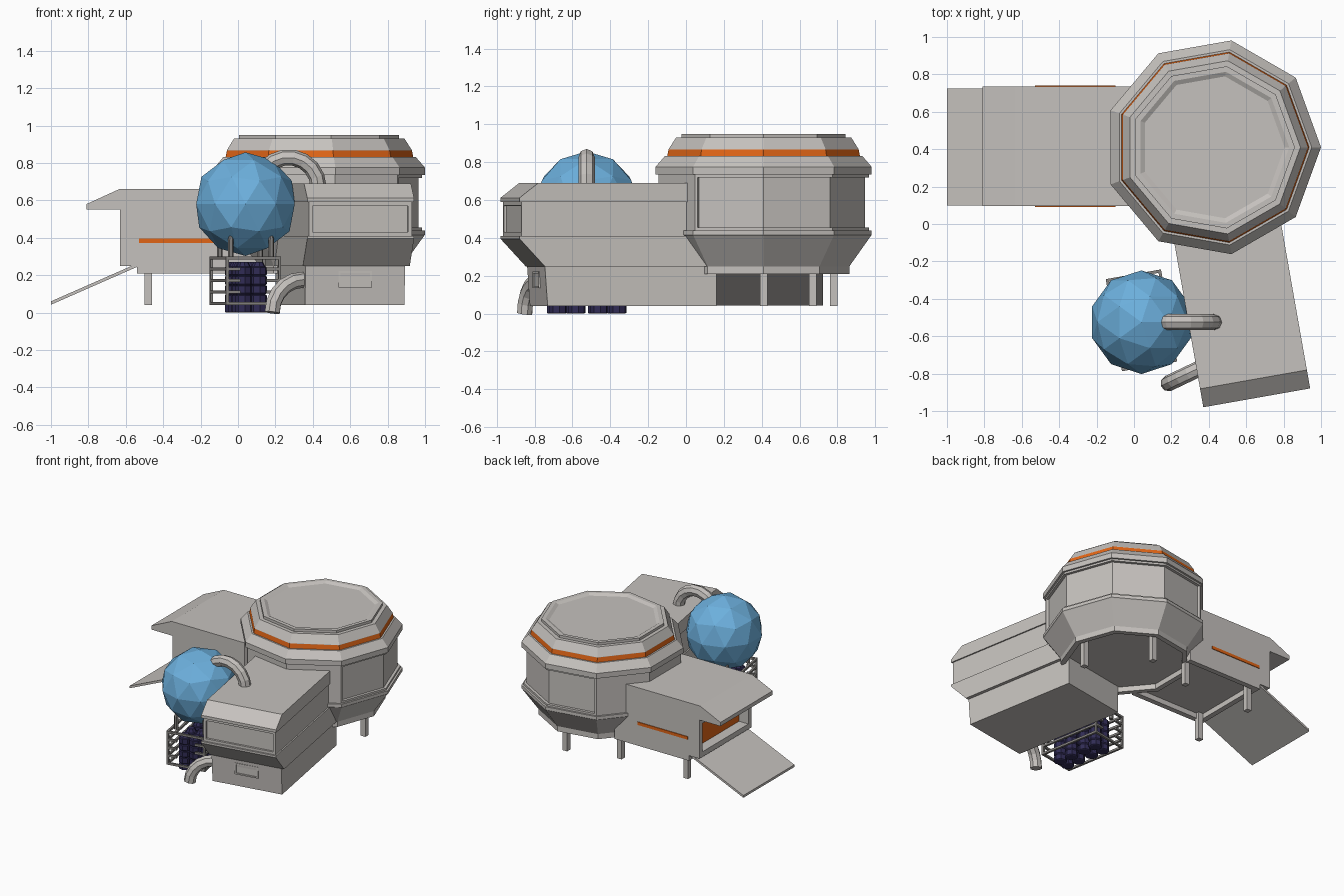
import bpy, bmesh
from math import cos, sin, pi, radians, atan2, degrees
from mathutils import Vector, Matrix

if "Cube" in bpy.data.objects:
    bpy.data.objects.remove(bpy.data.objects["Cube"])


def material(name, rgb):
    m = bpy.data.materials.new(name)
    m.diffuse_color = (*rgb, 1)
    m.use_nodes = True
    m.node_tree.nodes["Principled BSDF"].inputs["Base Color"].default_value = m.diffuse_color
    return m


GREY = material("warm grey panel", (0.56, 0.535, 0.51))
DARK = material("dark grey metal", (0.24, 0.23, 0.22))
ORANGE = material("orange", (0.75, 0.13, 0.008))
BLUE = material("sky blue", (0.15, 0.43, 0.72))
NAVY = material("navy", (0.03, 0.025, 0.09))

# Wing and rack are turned 10 degrees; the wing pivots on the drum centre
DRUM = Vector((0.42, 0.41, 0))
WING = Matrix.Translation(DRUM) @ Matrix.Rotation(radians(10), 4, 'Z')
RACK = Matrix.Translation((0.04, -0.515, 0)) @ Matrix.Rotation(radians(10), 4, 'Z')


def finish(name, bm, mats, matrix=Matrix()):
    bmesh.ops.recalc_face_normals(bm, faces=bm.faces)
    me = bpy.data.meshes.new(name)
    bm.to_mesh(me)
    bm.free()
    for m in mats:
        me.materials.append(m)
    ob = bpy.data.objects.new(name, me)
    ob.matrix_world = matrix
    bpy.context.collection.objects.link(ob)
    return ob


def add_box(bm, lo, hi):
    mid = [(a + b) / 2 for a, b in zip(lo, hi)]
    size = [b - a for a, b in zip(lo, hi)]
    mat = Matrix.Translation(mid) @ Matrix.Diagonal((*size, 1))
    return bmesh.ops.create_cube(bm, size=1, matrix=mat)["verts"]


def box(name, lo, hi, mat=GREY, matrix=Matrix()):
    bm = bmesh.new()
    add_box(bm, lo, hi)
    return finish(name, bm, [mat], matrix)


def prism(profile, axis, lo, hi):
    """Extrude an outline of (horizontal, z) points along 'X' or 'Y'."""
    bm = bmesh.new()

    def at(p, t):
        return (t, p[0], p[1]) if axis == 'X' else (p[0], t, p[1])
    f = bm.faces.new([bm.verts.new(at(p, lo)) for p in profile])
    r = bmesh.ops.extrude_face_region(bm, geom=[f])
    d = Vector((hi - lo, 0, 0)) if axis == 'X' else Vector((0, hi - lo, 0))
    bmesh.ops.translate(bm, vec=d, verts=[v for v in r["geom"] if isinstance(v, bmesh.types.BMVert)])
    bmesh.ops.recalc_face_normals(bm, faces=bm.faces)
    return bm


def add_lathe(bm, profile, n, centre):
    rings = [[bm.verts.new((centre[0] + r * cos(2 * pi * i / n),
                            centre[1] + r * sin(2 * pi * i / n), z)) for i in range(n)]
             for r, z in profile]
    for a, b in zip(rings, rings[1:]):
        for i in range(n):
            j = (i + 1) % n
            bm.faces.new((a[i], a[j], b[j], b[i]))
    bm.faces.new(rings[0])
    bm.faces.new(rings[-1])


def inset(bm, pick, thickness, depth, index=0):
    """Sink the picked faces as one panel with a rim."""
    bmesh.ops.recalc_face_normals(bm, faces=bm.faces)
    bm.normal_update()
    faces = [f for f in bm.faces if pick(f)]
    bmesh.ops.inset_region(bm, faces=faces, thickness=thickness, depth=0, use_even_offset=True)
    bmesh.ops.inset_region(bm, faces=faces, thickness=0.0005, depth=depth, use_even_offset=True)
    for f in faces:
        f.material_index = index


def tube(name, path, radius, sides, mat=GREY):
    """Sweep a ring along a planar path."""
    bm = bmesh.new()
    pts = [Vector(p) for p in path]
    rings = []
    side = (pts[1] - pts[0]).cross(pts[-1] - pts[0]).normalized()
    for i, p in enumerate(pts):
        t = (pts[min(i + 1, len(pts) - 1)] - pts[max(i - 1, 0)]).normalized()
        u = t.cross(side)
        rings.append([bm.verts.new(p + radius * (side * cos(2 * pi * k / sides) + u * sin(2 * pi * k / sides)))
                      for k in range(sides)])
    for a, b in zip(rings, rings[1:]):
        for k in range(sides):
            j = (k + 1) % sides
            bm.faces.new((a[k], a[j], b[j], b[k]))
    bm.faces.new(rings[0])
    bm.faces.new(rings[-1])
    return finish(name, bm, [mat])


# Nine-sided main drum with a recessed window band and an orange stripe
bm = bmesh.new()
add_lathe(bm, [(0.42, 0.25), (0.42, 0.21), (0.46, 0.21), (0.46, 0.25), (0.575, 0.41), (0.58, 0.415),
               (0.58, 0.44), (0.565, 0.44), (0.565, 0.735), (0.58, 0.735), (0.58, 0.775),
               (0.53, 0.832), (0.517, 0.832), (0.51, 0.866), (0.51, 0.868), (0.47, 0.93),
               (0.44, 0.93), (0.44, 0.95), (0.41, 0.95), (0.385, 0.937)], 9, DRUM)


def window(f):
    c = f.calc_center_median() - DRUM
    return abs(f.normal.z) < 0.01 and 0.5 < c.z < 0.7 and -30 < degrees(atan2(c.y, c.x)) < 110


inset(bm, window, 0.015, -0.02)
for f in bm.faces:
    if 0.84 < f.calc_center_median().z < 0.86 and abs(f.normal.z) < 0.5:
        f.material_index = 1
finish("main_drum", bm, [GREY, ORANGE])

# Entrance corridor with sloped canopy and recessed orange door
bm = prism([(0.1, 0.66), (-0.635, 0.66), (-0.81, 0.58), (-0.81, 0.55), (-0.63, 0.55),
            (-0.63, 0.25), (0.1, 0.25)], 'Y', 0.095, 0.735)
inset(bm, lambda f: f.normal.x < -0.9 and abs(f.calc_center_median().x + 0.63) < 0.01, 0.04, -0.08, 1)
finish("entrance_corridor", bm, [GREY, ORANGE])
for y, side in ((0.093, "front"), (0.737, "back")):
    box(side + "_corridor_stripe", (-0.53, y - 0.003, 0.373), (-0.1, y + 0.003, 0.396), ORANGE)

# Under-frame of the corridor
bm = bmesh.new()
for y in (0.095, 0.695):
    add_box(bm, (-0.54, y, 0.21), (0.1, y + 0.04, 0.25))
add_box(bm, (-0.54, 0.135, 0.21), (-0.5, 0.695, 0.25))
finish("corridor_under_frame", bm, [GREY])

# Ramp
finish("ramp", prism([(-0.54, 0.262), (-1.0, 0.06), (-1.0, 0.042), (-0.54, 0.244)], 'Y', 0.1, 0.725), [GREY])

# Support legs
for i, (x, y) in enumerate([(-0.48, 0.14), (-0.48, 0.67), (0.09, 0.67), (0.48, 0.78), (0.80, 0.41)]):
    box(f"support_leg_{i + 1}", (x - 0.02, y - 0.02, 0.04), (x + 0.02, y + 0.02, 0.25))

# Side wing: roof, panelled middle, undercut skirt, lower box
finish("wing_roof", prism([(-0.35, 0.69), (-1.26, 0.69), (-1.36, 0.612), (-1.36, 0.59), (-0.35, 0.59)],
                          'X', -0.29, 0.29), [GREY], WING)
bm = bmesh.new()
add_box(bm, (-0.28, -1.348, 0.41), (0.28, -0.35, 0.59))
inset(bm, lambda f: f.normal.y < -0.9, 0.02, -0.015)
finish("wing_middle", bm, [GREY], WING)
finish("wing_skirt", prism([(-0.35, 0.41), (-1.36, 0.41), (-1.36, 0.395), (-1.225, 0.25), (-0.35, 0.25)],
                           'X', -0.29, 0.29), [GREY], WING)
finish("wing_lower_box", prism([(-0.3, 0.25), (-1.22, 0.25), (-1.205, 0.04), (-0.3, 0.04)],
                               'X', -0.275, 0.265), [GREY], WING)
bm = bmesh.new()
add_box(bm, (-0.095, -1.222, 0.135), (0.085, -1.205, 0.222))
inset(bm, lambda f: f.normal.y < -0.9, 0.01, -0.006)
finish("wing_vent", bm, [GREY], WING)

# Low-poly storage sphere
bm = bmesh.new()
bmesh.ops.create_icosphere(bm, subdivisions=2, radius=0.277, matrix=Matrix.Translation((0.04, -0.525, 0.58)))
finish("storage_sphere", bm, [BLUE])

# Rack: corner posts, stacked rails
bm = bmesh.new()
hx, hy, t = 0.15, 0.25, 0.016
for sx in (-1, 1):
    for sy in (-1, 1):
        x, y = sx * (hx - t / 2), sy * (hy - t / 2)
        add_box(bm, (x - t / 2, y - t / 2, 0.04), (x + t / 2, y + t / 2, 0.3))
for z in (0.04, 0.102, 0.163, 0.225, 0.284):
    for s in (-1, 1):
        x, y = s * (hx - t / 2), s * (hy - t / 2)
        add_box(bm, (x - t / 2, -hy, z), (x + t / 2, hy, z + t))
        if z in (0.04, 0.284):
            add_box(bm, (-hx, y - t / 2, z), (hx, y + t / 2, z + t))
        else:  # short rails leave the cells visible in the middle
            for a in (-hx, 0.07):
                add_box(bm, (a, y - t / 2, z), (a + 0.08, y + t / 2, z + t))
finish("sphere_rack", bm, [DARK], RACK)

# Prongs that carry the sphere
bm = bmesh.new()
for sx in (-1, 1):
    for sy in (-1, 1):
        add_lathe(bm, [(0.016, 0.29), (0.016, 0.39), (0.008, 0.41)], 6, (sx * 0.11, sy * 0.17))
finish("sphere_prongs", bm, [DARK], RACK)

# Ribbed cells in the rack, two groups of four
bm = bmesh.new()
cell = [(0.038, 0.0)]
for k in range(5):
    z = 0.05 * k
    cell += [(0.046, z + 0.004), (0.046, z + 0.042), (0.038, z + 0.046)]
cell += [(0.025, 0.27)]
for x in (-0.04, 0.04):
    for y in (-0.17, -0.07, 0.05, 0.15):
        add_lathe(bm, cell, 8, (x, y))
finish("rack_cells", bm, [NAVY], RACK)

# Upper pipe from sphere to wing roof, lower pipe from wing to ground
tube("upper_pipe", [(0.27 + 0.16 * cos(a), -0.525, 0.67 + 0.16 * sin(a))
                    for a in (radians(20 * i) for i in range(10))], 0.043, 8)
tube("lower_pipe", [(0.46, -0.73, 0.175)] +
     [(0.345 - 0.9 * 0.18 * sin(a), -0.775 - 0.43 * 0.18 * sin(a), 0.175 * cos(a))
      for a in (radians(18 * i) for i in range(6))], 0.043, 8)
